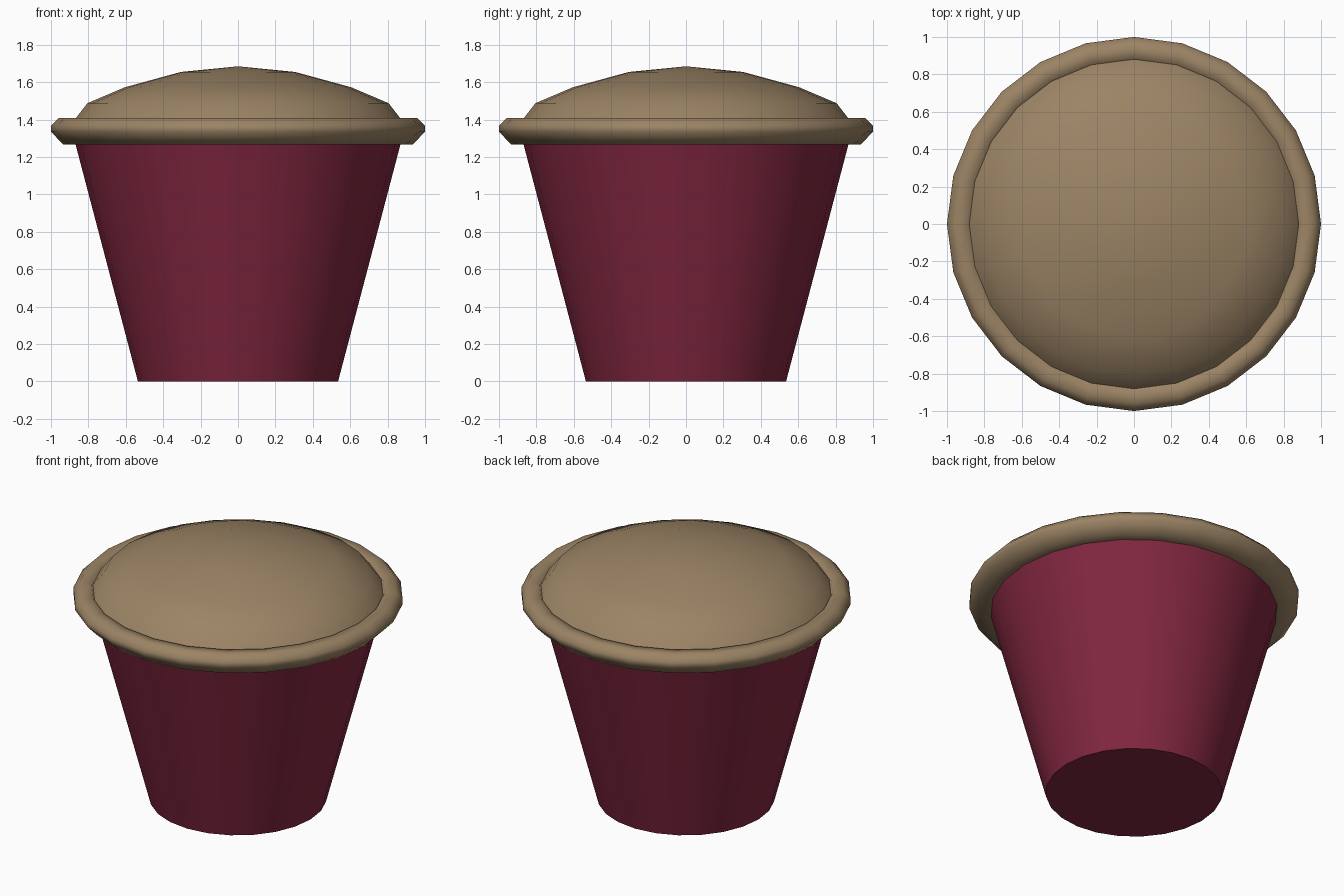
import bpy, bmesh, math

if "Cube" in bpy.data.objects:
    bpy.data.objects.remove(bpy.data.objects["Cube"])

SIDES = 24


def material(name, color):
    m = bpy.data.materials.new(name)
    m.diffuse_color = color
    m.use_nodes = True
    m.node_tree.nodes["Principled BSDF"].inputs["Base Color"].default_value = m.diffuse_color
    return m


def lathe(name, profile, mat, closed=False, angle=50):
    """Spin an (r, z) profile around z; r = 0 points become a single pole."""
    bm = bmesh.new()
    rings = []
    for r, z in profile:
        if r == 0:
            rings.append([bm.verts.new((0, 0, z))] * SIDES)
        else:
            rings.append([bm.verts.new((r * math.cos(2 * math.pi * i / SIDES),
                                        r * math.sin(2 * math.pi * i / SIDES), z))
                          for i in range(SIDES)])
    pairs = list(zip(rings, rings[1:]))
    if closed:
        pairs.append((rings[-1], rings[0]))
    for a, b in pairs:
        for i in range(SIDES):
            j = (i + 1) % SIDES
            bm.faces.new(list(dict.fromkeys((a[i], a[j], b[j], b[i]))))
    bmesh.ops.recalc_face_normals(bm, faces=bm.faces)
    mesh = bpy.data.meshes.new(name)
    bm.to_mesh(mesh)
    bm.free()
    mesh.materials.append(mat)
    obj = bpy.data.objects.new(name, mesh)
    bpy.context.collection.objects.link(obj)
    bpy.ops.object.select_all(action='DESELECT')
    obj.select_set(True)
    bpy.context.view_layer.objects.active = obj
    bpy.ops.object.shade_smooth_by_angle(angle=math.radians(angle))
    return obj


red = material("wrapper_red", (0.22, 0.02, 0.05, 1))
tan = material("crust_tan", (0.33, 0.23, 0.13, 1))

# Tapered cup, closed at top and bottom
lathe("cup", [(0, 0), (0.535, 0), (0.885, 1.33), (0, 1.33)], red)

# Rounded rim around the top of the cup
lathe("rim", [(0.96, 1.408), (1.0, 1.367), (1.0, 1.335), (0.935, 1.268),
              (0.86, 1.268), (0.85, 1.34), (0.89, 1.405)], tan, closed=True, angle=80)

# Low domed top
lathe("dome", [(0, 1.685), (0.305, 1.655), (0.605, 1.573), (0.805, 1.488),
               (0.885, 1.385), (0, 1.385)], tan)
